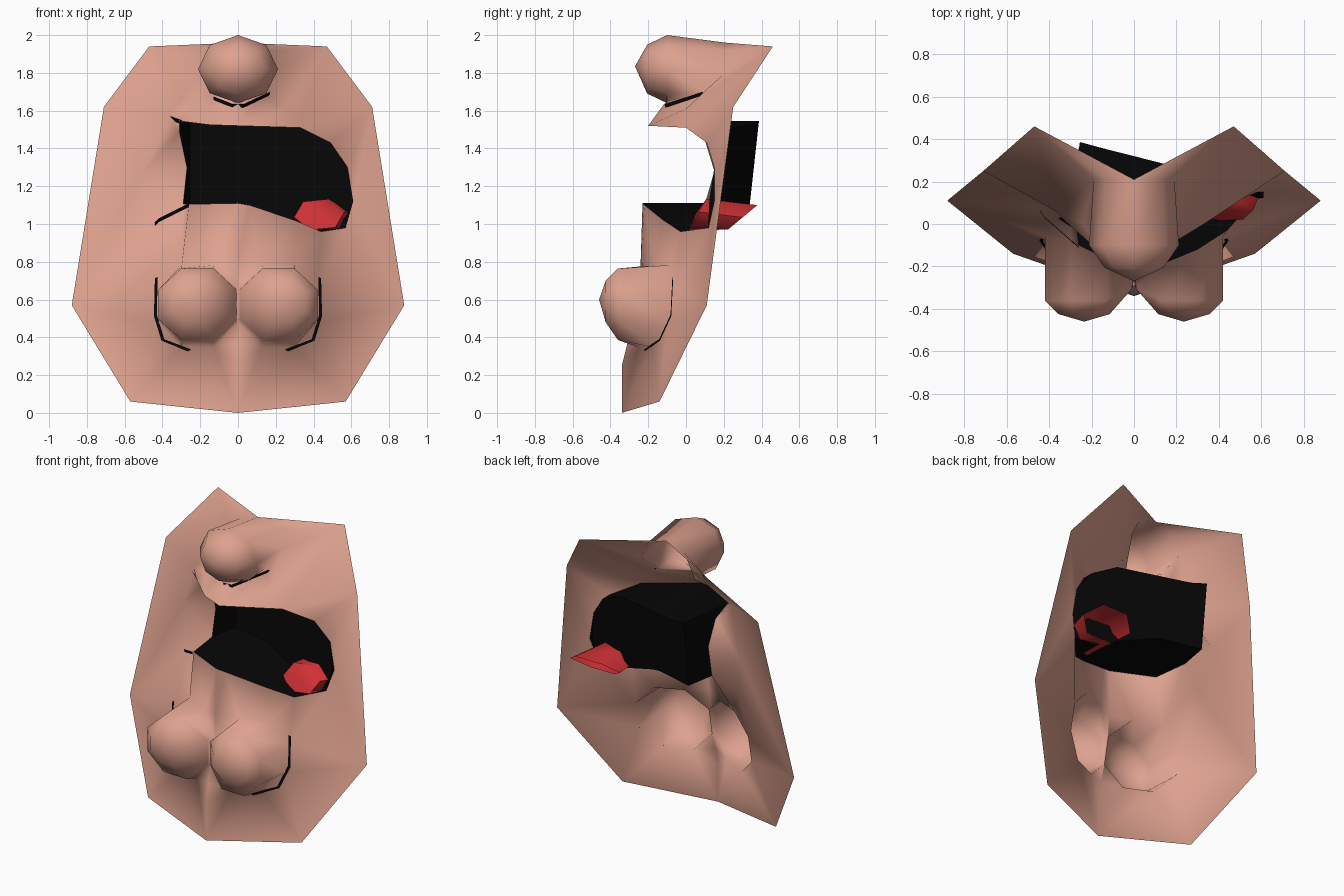
import bpy, bmesh, math
from mathutils import Vector
from mathutils.geometry import delaunay_2d_cdt

if "Cube" in bpy.data.objects:
    bpy.data.objects.remove(bpy.data.objects["Cube"])


def material(name, rgb):
    m = bpy.data.materials.new(name)
    m.diffuse_color = (*rgb, 1)
    m.use_nodes = True
    m.node_tree.nodes["Principled BSDF"].inputs["Base Color"].default_value = m.diffuse_color
    return m


skin = material("skin", (0.73, 0.36, 0.275))
black = material("mouth_black", (0.002, 0.002, 0.002))
red = material("tongue_red", (0.62, 0.03, 0.035))


def make(name, verts, faces, mat, angle=60, front=False):
    me = bpy.data.meshes.new(name)
    me.from_pydata([tuple(v) for v in verts], [], faces)
    bm = bmesh.new()
    bm.from_mesh(me)
    bmesh.ops.remove_doubles(bm, verts=bm.verts, dist=1e-4)
    bmesh.ops.recalc_face_normals(bm, faces=bm.faces)
    # open sheets must face forward
    if front and sum(f.normal.y * f.calc_area() for f in bm.faces) > 0:
        bmesh.ops.reverse_faces(bm, faces=bm.faces)
    bm.to_mesh(me)
    bm.free()
    ob = bpy.data.objects.new(name, me)
    bpy.context.collection.objects.link(ob)
    me.materials.append(mat)
    bpy.ops.object.select_all(action='DESELECT')
    ob.select_set(True)
    bpy.context.view_layer.objects.active = ob
    bpy.ops.object.shade_smooth_by_angle(angle=math.radians(angle))
    return ob


def ring(cx, cz, rx, rz, n, depth, turn=0):
    """Polygon in the front plane; depth(x, z, sine) gives y."""
    out = []
    for i in range(n):
        a = 2 * math.pi * (i + turn) / n
        x, z = cx + rx * math.cos(a), cz + rz * math.sin(a)
        out.append(Vector((x, depth(x, z, math.sin(a)), z)))
    return out


def loft(rings, tip):
    n = len(rings[0])
    verts = [p for r in rings for p in r] + [Vector(tip)]
    faces = [(k * n + i, k * n + (i + 1) % n, (k + 1) * n + (i + 1) % n, (k + 1) * n + i)
             for k in range(len(rings) - 1) for i in range(n)]
    last = (len(rings) - 1) * n
    faces += [(last + i, last + (i + 1) % n, len(verts) - 1) for i in range(n)]
    return verts, faces


def mirrored(pts):
    return pts + [(-x, y, z) for x, y, z in pts if abs(x) > 1e-4]


def inside(x, z, poly):
    hit = False
    for a, b in zip(poly, poly[1:] + poly[:1]):
        if (a[2] > z) != (b[2] > z) and x < a[0] + (z - a[2]) * (b[0] - a[0]) / (b[2] - a[2]):
            hit = not hit
    return hit


# nose: open tube that tapers to a blunt tip
nose_base = ring(0, 1.805, 0.19, 0.155, 8, lambda x, z, s: 0.21 - 0.31 * max(0, -s) ** 3)
lofts = [loft([nose_base,
               ring(0, 1.82, 0.212, 0.18, 8, lambda x, z, s: -0.10),
               ring(0, 1.82, 0.14, 0.13, 8, lambda x, z, s: -0.205)],
              (0, -0.27, 1.835))]

# chin: two rounded lobes with a cleft between
chin_bases = []
for side in (1, -1):
    base = ring(side * 0.212, 0.565, 0.225, 0.235, 8,
                lambda x, z, s: -0.265 + 0.45 * abs(x) + 0.2 * (z - 0.57), 0.5)
    chin_bases.append(base)
    lofts.append(loft(
        [base,
         ring(side * 0.215, 0.575, 0.222, 0.205, 8,
              lambda x, z, s: -0.30 - 0.06 * min(1, abs(x) / 0.1), 0.5),
         ring(side * 0.235, 0.59, 0.13, 0.12, 8, lambda x, z, s: -0.425, 0.5)],
        (side * 0.235, -0.46, 0.6)))

# mouth opening: lopsided grin, lower lip first
mouth = [(-0.29, 0.14, 1.105), (-0.26, -0.10, 1.105), (0, -0.23, 1.11), (0.06, -0.22, 1.10),
         (0.30, -0.12, 1.02), (0.44, -0.03, 0.96), (0.57, 0.12, 0.98), (0.61, 0.15, 1.12),
         (0.58, 0.15, 1.30), (0.49, 0.11, 1.43), (0.33, 0.0, 1.51), (0, -0.20, 1.52),
         (-0.15, -0.14, 1.525), (-0.31, 0.0, 1.545), (-0.31, 0.13, 1.49), (-0.27, 0.15, 1.30)]

# face sheet: outline and landmark points, triangulated in the front plane
outline = mirrored([(0, -0.34, 0), (0.57, -0.14, 0.06), (0.88, 0.11, 0.57),
                    (0.71, 0.25, 1.62), (0.47, 0.46, 1.94)])
landmarks = mirrored([(0, -0.34, 0.25), (0, -0.31, 0.37), (0, -0.24, 0.80),
                      (0.24, 0.0, 1.61), (0, -0.12, 1.63)])
landmarks += [(-0.44, 0.07, 1.0), (-0.37, 0.06, 1.575), (-0.5, 0.15, 1.28)]
points = outline + landmarks
edges = []
holes = [mouth, nose_base] + chin_bases
for hole in holes:
    s, n = len(points), len(hole)
    points = points + [tuple(p) for p in hole]
    edges += [(s + i, s + (i + 1) % n) for i in range(n)]
co, _, tris, origin, _, _ = delaunay_2d_cdt([Vector((p[0], p[2])) for p in points],
                                            edges, [], 0, 1e-5)
verts = [(c.x, points[o[0]][1] if o else -0.25, c.y) for c, o in zip(co, origin)]
faces = []
for t in tris:
    cx = sum(verts[i][0] for i in t) / len(t)
    cz = sum(verts[i][2] for i in t) / len(t)
    if not any(inside(cx, cz, h) for h in holes):
        faces.append(tuple(t))
# weld nose and chin to the sheet so the shading flows across
for v, f in lofts:
    s = len(verts)
    verts += [tuple(p) for p in v]
    faces += [tuple(i + s for i in q) for q in f]
make("face", verts, faces, skin, 120, True)

# mouth cavity: walls running straight back to a slanted dark sheet
n = len(mouth)
back = []
for x, y, z in mouth:
    x = max(x, -0.255)
    back.append((x, 0.29 - 0.25 * x + 0.11 * (z - 1.25), z))
walls = [(i, (i + 1) % n, n + (i + 1) % n, n + i) for i in range(n)]
make("mouth_cavity", mouth + back, walls + [tuple(range(n, 2 * n))], black, 40)

# tongue: six-sided tube, closed in front and open behind
v, f = loft([ring(0.465, 1.035, 0.185, 0.075, 6, lambda x, z, s: 0.30 + 0.09 * s),
             ring(0.43, 1.05, 0.135, 0.088, 6, lambda x, z, s: 0.06 + 0.05 * s, 0.15)],
            (0.43, 0.05, 1.05))
make("tongue", v, f, red, 60)


# thin black crease lines
def crease(name, pts, dx, dz):
    v = [(x, y - 0.012, z) for x, y, z in pts]
    v += [(x + dx, y - 0.008, z + dz) for x, y, z in pts]
    n = len(pts)
    make(name, v, [(i, i + 1, n + i + 1, n + i) for i in range(n - 1)], black, 30)


crease("nose_crease", [(-0.13, 0.04, 1.675), (-0.03, -0.1, 1.635), (0.03, -0.1, 1.635),
                       (0.17, 0.1, 1.70)], 0, -0.018)
crease("lip_corner_lower", [(-0.44, 0.07, 1.01), (-0.42, 0.04, 1.03),
                            (-0.26, -0.10, 1.11)], 0.0, -0.02)
crease("lip_corner_upper", [(-0.36, 0.04, 1.57), (-0.30, 0.0, 1.55)], 0.03, -0.03)
for s, label in ((1, "right"), (-1, "left")):
    crease("chin_crease_" + label,
           [(s * x, y, z) for x, y, z in ((0.25, -0.21, 0.335), (0.39, -0.13, 0.39),
                                          (0.43, -0.07, 0.52), (0.425, -0.06, 0.72))],
           s * 0.015, -0.008)
